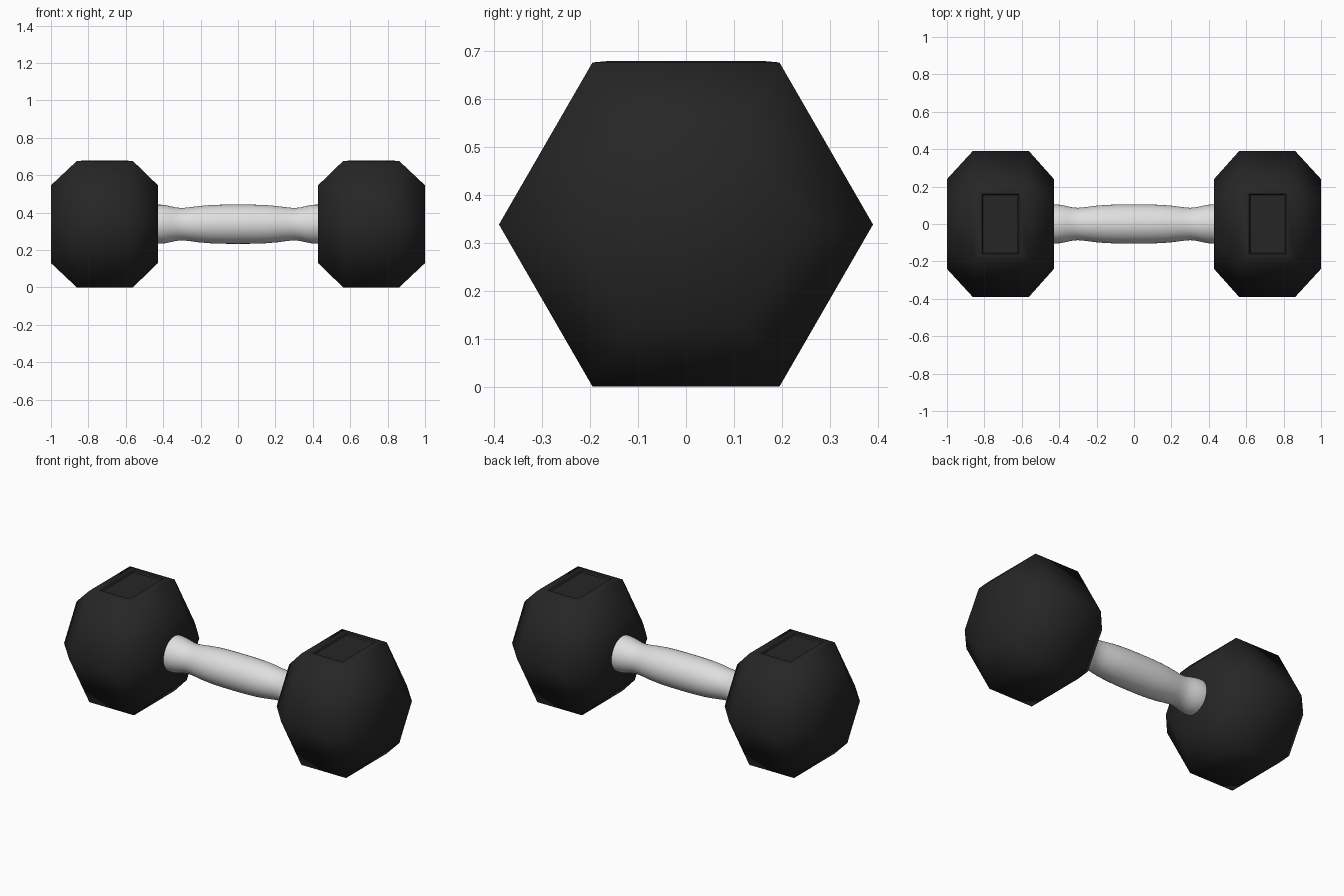
import bpy, bmesh, math

if "Cube" in bpy.data.objects:
    bpy.data.objects.remove(bpy.data.objects["Cube"])

CZ = 0.338  # height of the dumbbell axis


def material(name, rgb):
    m = bpy.data.materials.new(name)
    m.diffuse_color = (*rgb, 1)
    m.use_nodes = True
    m.node_tree.nodes["Principled BSDF"].inputs["Base Color"].default_value = m.diffuse_color
    return m


rubber = material("black rubber", (0.019, 0.019, 0.019))
steel = material("light steel", (0.74, 0.74, 0.74))


def loft(bm, rings, cap=False):
    """Bridge a list of vertex rings, optionally closing both ends."""
    n = len(rings[0])
    for a, b in zip(rings, rings[1:]):
        for i in range(n):
            j = (i + 1) % n
            bm.faces.new((a[i], a[j], b[j], b[i]))
    if cap:
        bm.faces.new(rings[0])
        bm.faces.new(rings[-1])


def ring(bm, x, r, n):
    return [bm.verts.new((x, r * math.cos(2 * math.pi * i / n),
                          CZ + r * math.sin(2 * math.pi * i / n))) for i in range(n)]


def finish(bm, name, mat, angle):
    bmesh.ops.recalc_face_normals(bm, faces=bm.faces[:])
    me = bpy.data.meshes.new(name)
    bm.to_mesh(me)
    bm.free()
    ob = bpy.data.objects.new(name, me)
    bpy.context.collection.objects.link(ob)
    me.materials.append(mat)
    bpy.ops.object.select_all(action='DESELECT')
    ob.select_set(True)
    bpy.context.view_layer.objects.active = ob
    bpy.ops.object.shade_smooth_by_angle(angle=math.radians(angle))
    return ob


def set_panel(face, cx, hx, hy, z):
    """Turn a quad into an exact rectangle around (cx, 0)."""
    for v in face.verts:
        v.co = (cx + math.copysign(hx, v.co.x - cx), math.copysign(hy, v.co.y), z)


# hexagonal heads with chamfered ends and a sunken panel on top
for side, name in ((-1, "left_head"), (1, "right_head")):
    bm = bmesh.new()
    loft(bm, [ring(bm, side * x, r, 6) for x, r in
              ((0.428, 0.24), (0.562, 0.39), (0.862, 0.39), (1.0, 0.24))], cap=True)
    bmesh.ops.recalc_face_normals(bm, faces=bm.faces[:])
    top = max(bm.faces, key=lambda f: f.calc_center_median().z)
    cx = side * 0.714
    for hx, hy, z in ((0.098, 0.160, 0.679), (0.092, 0.154, 0.670)):
        bmesh.ops.inset_individual(bm, faces=[top], thickness=0.005)
        set_panel(top, cx, hx, hy, z)
    finish(bm, name, rubber, 50)

# turned handle with a swollen grip and flared collars
half = [(0.0, 0.105), (0.08, 0.1045), (0.15, 0.102), (0.21, 0.097), (0.26, 0.090),
        (0.30, 0.0865), (0.33, 0.089), (0.36, 0.096), (0.39, 0.102), (0.41, 0.104), (0.44, 0.104)]
profile = [(-x, r) for x, r in half[:0:-1]] + half
bm = bmesh.new()
loft(bm, [ring(bm, x, r, 40) for x, r in profile], cap=True)
finish(bm, "handle", steel, 40)
